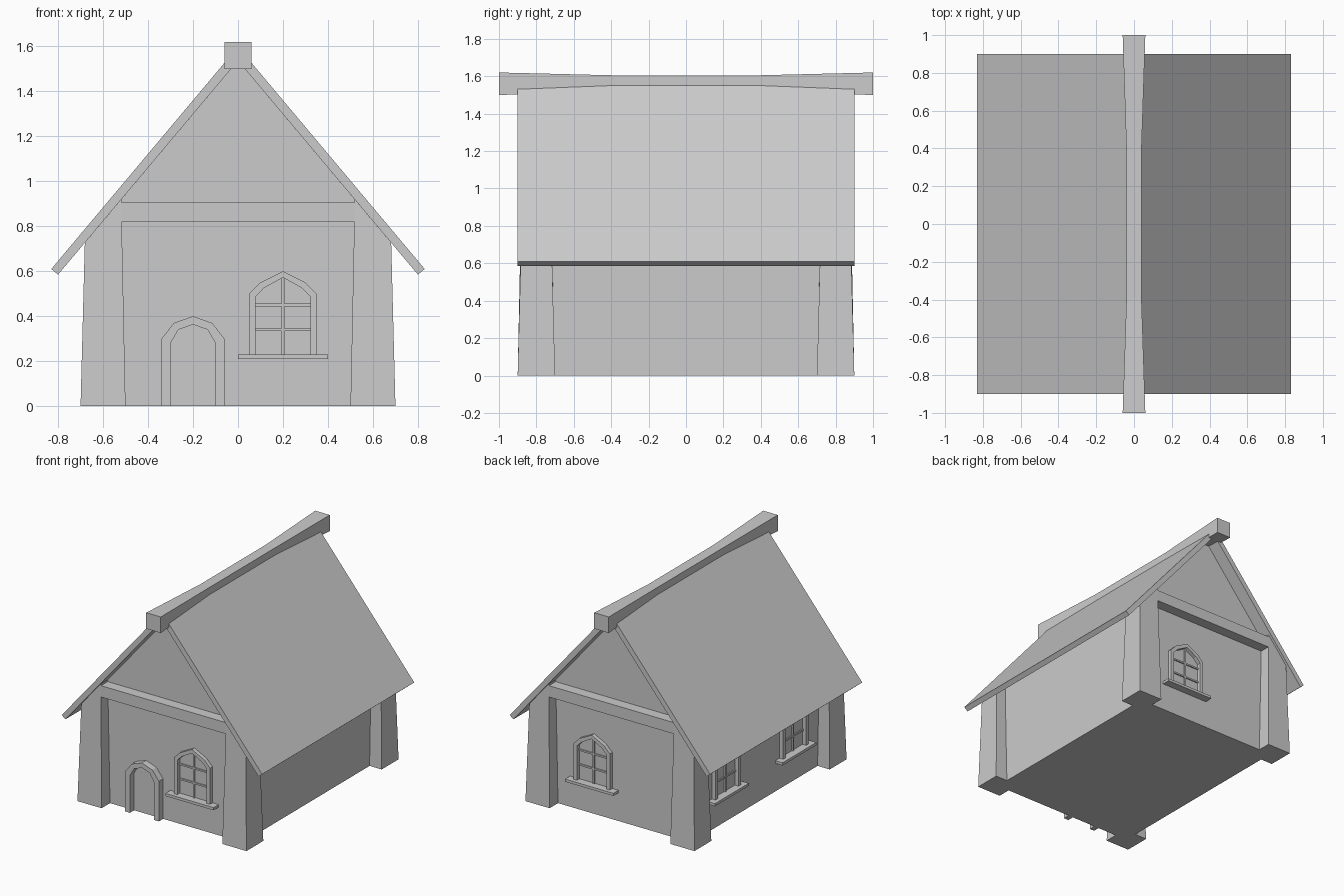
import bpy, bmesh
from math import pi
from mathutils import Matrix

cube = bpy.data.objects.get("Cube")
if cube:
    bpy.data.objects.remove(cube, do_unlink=True)

grey = bpy.data.materials.new("plain_grey")
grey.use_nodes = True
colour = (0.6, 0.6, 0.6, 1)
grey.diffuse_color = colour
grey.node_tree.nodes["Principled BSDF"].inputs["Base Color"].default_value = colour


def loft(name, rings, place=Matrix()):
    """Skin a list of matching point rings and cap both ends."""
    bm = bmesh.new()
    loops = [[bm.verts.new(p) for p in ring] for ring in rings]
    for a, b in zip(loops, loops[1:]):
        for i in range(len(a)):
            j = (i + 1) % len(a)
            bm.faces.new((a[i], a[j], b[j], b[i]))
    bm.faces.new(loops[0])
    bm.faces.new(loops[-1])
    bmesh.ops.recalc_face_normals(bm, faces=bm.faces)
    mesh = bpy.data.meshes.new(name)
    bm.to_mesh(mesh)
    bm.free()
    mesh.materials.append(grey)
    obj = bpy.data.objects.new(name, mesh)
    obj.matrix_world = place
    bpy.context.collection.objects.link(obj)
    return obj


def prism(name, profile, y0, y1, place=Matrix()):
    """Extrude an x-z profile along y."""
    return loft(name, [[(x, y, z) for x, z in profile] for y in (y0, y1)], place)


def box(name, x0, x1, y0, y1, z0, z1, place=Matrix()):
    return prism(name, [(x0, z0), (x1, z0), (x1, z1), (x0, z1)], y0, y1, place)


def mirrored(half):
    """Complete a right-hand half profile that ends on the centre line."""
    return half + [(-x, z) for x, z in reversed(half[:-1])]


def arch(name, outer, inner, depth, place):
    """Arched surround, open at the bottom, standing out from a wall."""
    prism(name, mirrored(outer) + mirrored(inner)[::-1], -depth, 0.01, place)


def under_roof(x):
    return 1.536 - 1.189 * abs(x)


# Walls with gables
prism("walls", [(-0.6, 0), (0.6, 0), (0.6, under_roof(0.6)),
                (0, under_roof(0)), (-0.6, under_roof(0.6))], -0.8, 0.8)

# Roof slabs as one folded sheet
prism("roof", [(0, 1.536), (0.8, 0.585), (0.83, 0.61), (0, 1.598),
               (-0.83, 0.61), (-0.8, 0.585)], -0.9, 0.9)

# Ridge beam, slimmer in the middle
sections = [(-1, 0.06, 1.5, 1.62), (-0.39, 0.04, 1.515, 1.605),
            (0.39, 0.04, 1.515, 1.605), (1, 0.06, 1.5, 1.62)]
loft("ridge_beam", [[(-w, y, lo), (w, y, lo), (w, y, hi), (-w, y, hi)]
                    for y, w, lo, hi in sections])

# Tapered corner pillars cut to the roof slope
corners = [(-1, -1), (1, -1), (1, 1), (-1, 1)]
for sx, sy in corners:
    side = "left" if sx > 0 else "right"
    end = "front" if sy < 0 else "back"
    base = [(sx * (0.6 + a * 0.1), sy * (0.8 + b * 0.1), 0) for a, b in corners]
    top = []
    for a, b in corners:
        x = 0.6 + a * 0.081
        top.append((sx * x, sy * (0.8 + b * 0.081), under_roof(x)))
    loft(f"{end}_{side}_pillar", [base, top])

# Tie beams across the gables
for end, y0, y1 in (("front", -0.88, -0.78), ("back", 0.78, 0.88)):
    box(f"{end}_tie_beam", -0.52, 0.52, y0, y1, 0.82, 0.905)

# Door surround
arch("door_frame",
     [(0.14, 0), (0.14, 0.3), (0.085, 0.37), (0, 0.4)],
     [(0.1, 0), (0.1, 0.28), (0.065, 0.34), (0, 0.363)],
     0.05, Matrix.Translation((-0.2, -0.8, 0)))

# Windows: front, back and two on the right wall
windows = [("front", 0.2, -0.8, 0), ("back", 0.2, 0.8, pi),
           ("right_rear", -0.6, 0.4, -pi / 2), ("right_fore", -0.6, -0.4, -pi / 2)]
for label, x, y, turn in windows:
    place = Matrix.Translation((x, y, 0)) @ Matrix.Rotation(turn, 4, "Z")
    arch(f"{label}_window_frame",
         [(0.15, 0.23), (0.15, 0.5), (0.1, 0.55), (0, 0.6)],
         [(0.122, 0.23), (0.122, 0.487), (0.085, 0.525), (0, 0.572)],
         0.03, place)
    box(f"{label}_window_sill", -0.2, 0.2, -0.06, 0.01, 0.21, 0.23, place)
    box(f"{label}_upright_bar", -0.006, 0.006, -0.01, 0.01, 0.23, 0.575, place)
    for n, z in enumerate((0.34, 0.45)):
        box(f"{label}_cross_bar_{n + 1}", -0.124, 0.124, -0.009, 0.01,
            z - 0.006, z + 0.006, place)
